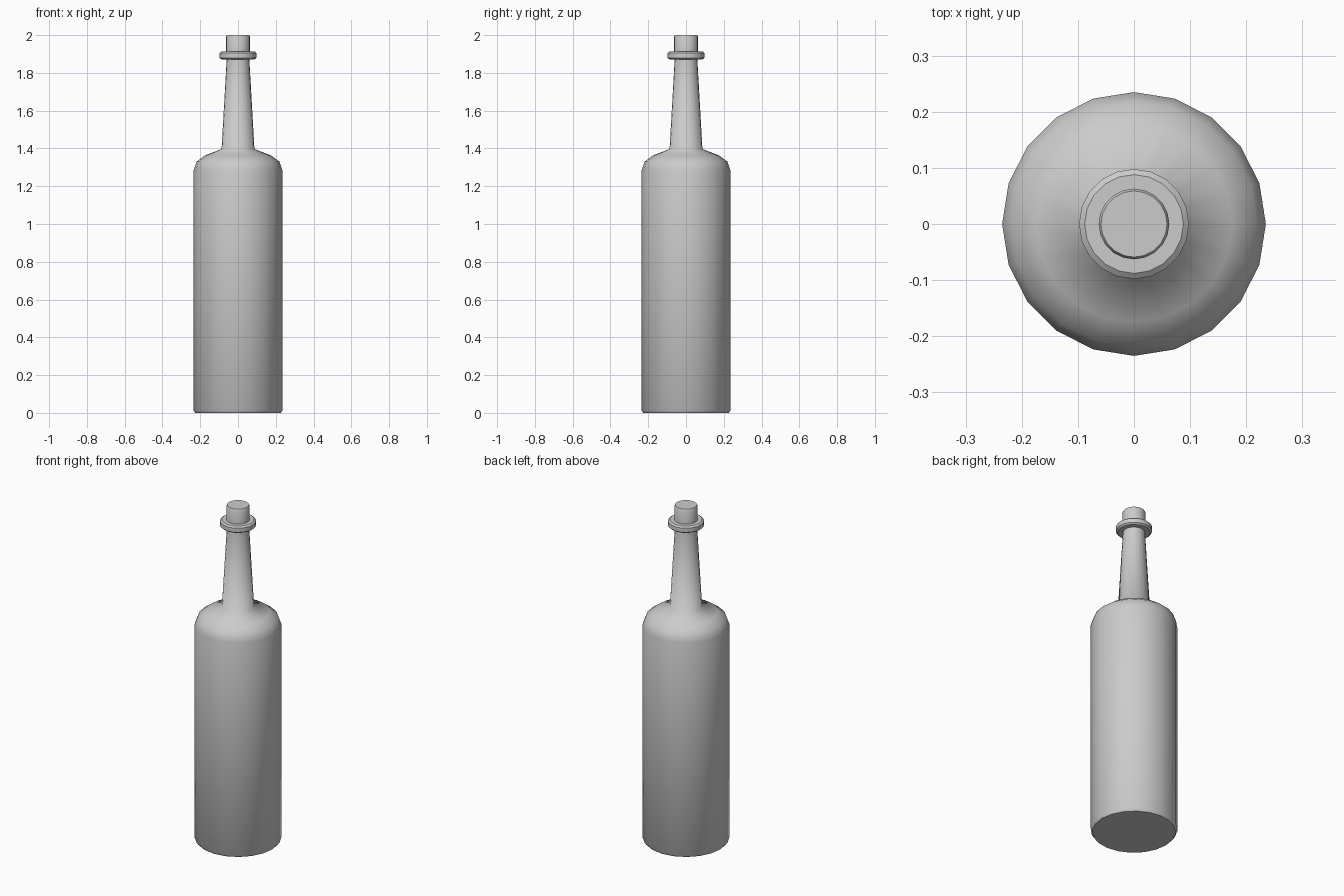
import bpy, bmesh, math

if "Cube" in bpy.data.objects:
    bpy.data.objects.remove(bpy.data.objects["Cube"])

SIDES = 20


def lathe(name, profile, angle):
    """Revolve (radius, height) points around z, closing both ends with flat caps."""
    bm = bmesh.new()
    rings = []
    for r, z in profile:
        rings.append([bm.verts.new((r * math.cos(2 * math.pi * i / SIDES),
                                    r * math.sin(2 * math.pi * i / SIDES), z))
                      for i in range(SIDES)])
    for low, high in zip(rings, rings[1:]):
        for i in range(SIDES):
            j = (i + 1) % SIDES
            bm.faces.new((low[i], low[j], high[j], high[i]))
    bm.faces.new(rings[0][::-1])
    bm.faces.new(rings[-1])
    bmesh.ops.recalc_face_normals(bm, faces=bm.faces)
    mesh = bpy.data.meshes.new(name)
    bm.to_mesh(mesh)
    bm.free()
    obj = bpy.data.objects.new(name, mesh)
    bpy.context.collection.objects.link(obj)
    bpy.ops.object.select_all(action='DESELECT')
    obj.select_set(True)
    bpy.context.view_layer.objects.active = obj
    bpy.ops.object.shade_smooth_by_angle(angle=math.radians(angle))
    # Keep the end caps flat
    for poly in mesh.polygons:
        if len(poly.vertices) > 4:
            poly.use_smooth = False
    return obj


# Body, rounded shoulder and tapering neck in one smooth skin
lathe("bottle", [(0.226, 0.0), (0.235, 0.012), (0.235, 1.285), (0.219, 1.33),
                 (0.175, 1.363), (0.087, 1.397), (0.059, 1.89)], 75)

# Ring around the mouth of the bottle, with bevelled rims
lathe("neck_ring", [(0.088, 1.872), (0.098, 1.880), (0.098, 1.905),
                    (0.088, 1.913)], 30)

# Stopper
lathe("stopper", [(0.063, 1.89), (0.063, 1.993), (0.059, 2.0)], 30)
